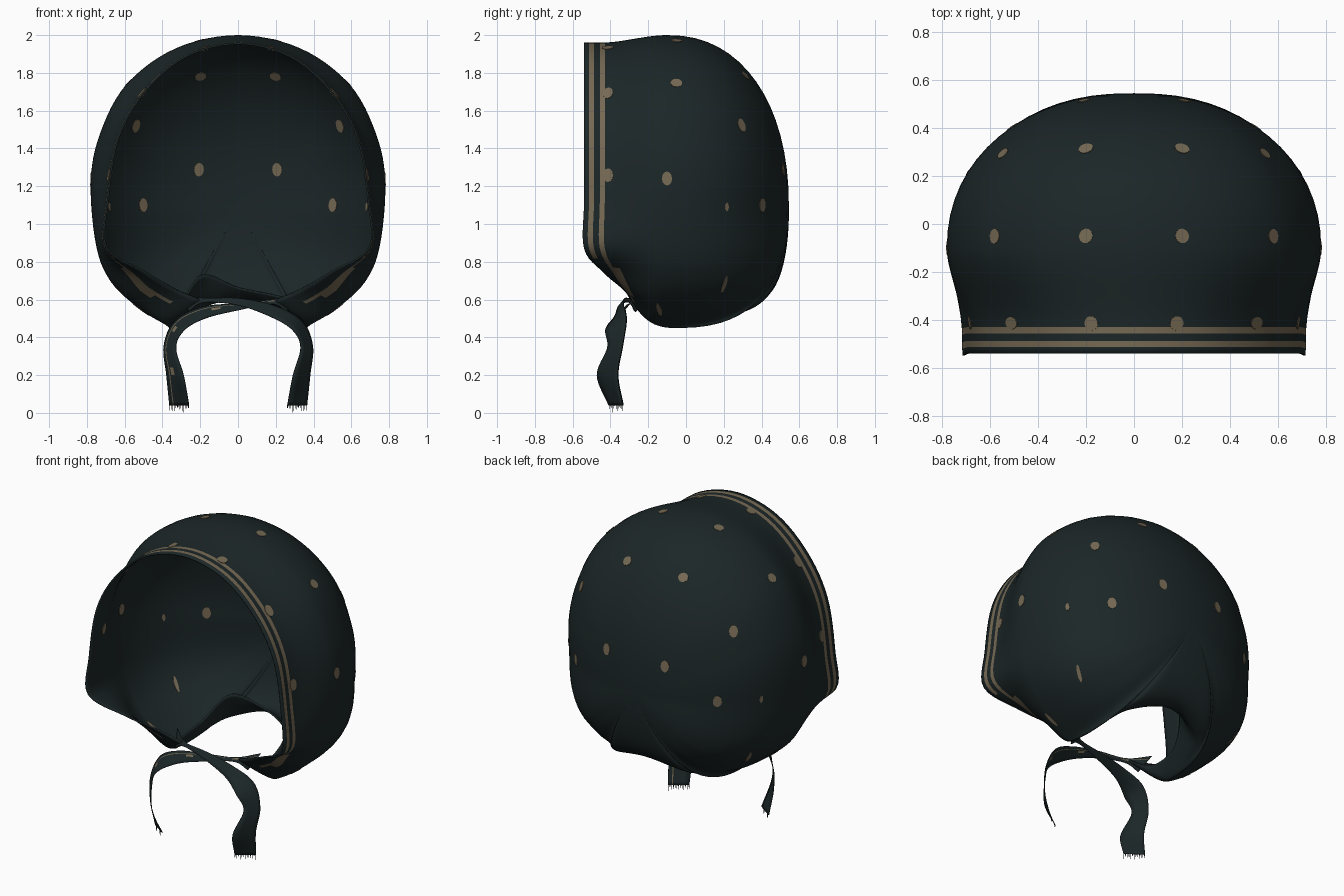
import bpy, bmesh, math
from mathutils import Vector
from mathutils.bvhtree import BVHTree

cube = bpy.data.objects.get("Cube")
if cube:
    bpy.data.objects.remove(cube, do_unlink=True)


def material(name, rgb):
    m = bpy.data.materials.new(name)
    m.use_nodes = True
    m.diffuse_color = (*rgb, 1)
    bsdf = m.node_tree.nodes["Principled BSDF"]
    bsdf.inputs["Base Color"].default_value = (*rgb, 1)
    bsdf.inputs["Roughness"].default_value = 0.8
    return m


CLOTH = material("dark teal cloth", (0.0115, 0.0195, 0.0205))
TAN = material("tan print", (0.18, 0.142, 0.088))


def finish(name, bm, mats, thickness=0, smooth=True):
    me = bpy.data.meshes.new(name)
    bm.to_mesh(me)
    ob = bpy.data.objects.new(name, me)
    bpy.context.collection.objects.link(ob)
    for m in mats:
        me.materials.append(m)
    if thickness:
        # The stripes show on the outside only
        mod = ob.modifiers.new("cloth thickness", "SOLIDIFY")
        mod.thickness = thickness
        mod.offset = -1
        mod.material_offset = -1
        mod.material_offset_rim = -1
    if smooth:
        bpy.ops.object.select_all(action="DESELECT")
        ob.select_set(True)
        bpy.context.view_layer.objects.active = ob
        bpy.ops.object.shade_smooth_by_angle(angle=math.radians(50))
    return ob


def spline(pts, i, t):
    """Catmull-Rom point between pts[i] and pts[i + 1]; pts must be padded."""
    a, b, c, d = pts[i - 1], pts[i], pts[i + 1], pts[i + 2]
    return 0.5 * (2 * b + (c - a) * t + (2 * a - 5 * b + 4 * c - d) * t * t
                  + (3 * b - a - 3 * c + d) * t ** 3)


def mirrored_loop(half):
    pts = [Vector(p) for p in half]
    return pts + [Vector((-p.x, p.y, p.z)) for p in pts[-2:0:-1]]


# Edge of the cloth: face opening, tie corner, then neck opening
EDGE = mirrored_loop([
    (0, -.54, 1.96), (.28, -.54, 1.89), (.50, -.54, 1.70), (.64, -.54, 1.45),
    (.695, -.54, 1.12), (.70, -.54, .87), (.50, -.44, .745), (.33, -.33, .65),
    (.20, -.28, .59), (.29, -.16, .55), (.28, .04, .59), (.19, .19, .62), (0, .26, .66)])
# The turned-in neck hem stands higher on the left
EDGE[13] = Vector((-.18, .19, .73))
# Widest loop of the bonnet, matching the edge point by point
GIRTH = mirrored_loop([
    (0, -.1, 2.0), (.33, -.1, 1.93), (.59, -.1, 1.74), (.73, -.1, 1.48),
    (.78, -.1, 1.22), (.75, -.1, .88), (.67, -.12, .69), (.52, -.14, .55),
    (.39, -.15, .47), (.355, -.03, .45), (.315, .13, .495), (.24, .28, .54), (0, .375, .6)])
POLE = Vector((0, .545, 1.08))
LAST = 12
SUB, BACK = 6, 16
FRONT = [0, .06, .12, .19, .25, .35, .45, .55, .65, .75, .85, .93, 1]
# Printed stripes: row of faces, and where round the edge each starts and ends
STRIPES = {1: (0, 5.4), 3: (0, 7.4), 4: (5.6, 6.9)}

bm = bmesh.new()
columns, steps = [], []
n = len(EDGE)
for col in range(n * SUB):
    i, t = divmod(col, SUB)
    t /= SUB
    wrap = lambda pts: [pts[(i + k) % n] for k in (-1, 0, 1, 2)]
    e, g = spline(wrap(EDGE), 1, t), spline(wrap(GIRTH), 1, t)
    k = i + t if i + t <= LAST else n - i - t
    steps.append(k)
    low = min(max((k - 4.5) / 2, 0), 1)
    # Fuller curve at the crown and cheeks, rounder at the nape
    power = 2.12 + .1 * max(0, 1 - k / 3) + .45 * low - .15 * min(max(k - 7.5, 0), 2.5)
    line = []
    for u in FRONT:
        s = max(0, (u - .2) / .8)
        w = (1 - low) * s * s * (3 - 2 * s) + low * (1 - (1 - u) ** 2)
        p = e.lerp(g, w)
        p.y = e.y + (g.y - e.y) * u
        line.append(bm.verts.new(p))
    for r in range(1, BACK):
        a = r / BACK * math.pi / 2
        radial, depth = math.cos(a) ** (2 / power), math.sin(a) ** (2 / power)
        p = POLE.lerp(g, radial)
        p.y = g.y + (POLE.y - g.y) * depth
        line.append(bm.verts.new(p))
    columns.append(line)
pole = bm.verts.new(POLE)
for c, line in enumerate(columns):
    nxt = columns[(c + 1) % len(columns)]
    mid = (steps[c] + steps[(c + 1) % len(steps)]) / 2
    for r in range(len(line) - 1):
        f = bm.faces.new((line[r], line[r + 1], nxt[r + 1], nxt[r]))
        start, end = STRIPES.get(r, (0, 0))
        f.material_index = int(start < mid < end)
    bm.faces.new((line[-1], pole, nxt[-1]))
bmesh.ops.recalc_face_normals(bm, faces=bm.faces)
bm.normal_update()
if pole.normal.y < 0:
    bmesh.ops.reverse_faces(bm, faces=bm.faces)
bm.normal_update()
tree = BVHTree.FromBMesh(bm)
finish("bonnet_shell", bm, (CLOTH, TAN), thickness=.01)
bm.free()

# Printed dots, showing on both sides of the cloth, by half width and height
ROUND, TALL, SMALL, STREAK = (.031, .029), (.027, .037), (.012, .024), (.012, .055)
DOTS = [
    (.2, -.05, 1.97, ROUND), (.595, -.05, 1.76, ROUND), (.77, -.1, 1.24, TALL),
    (.215, .36, 1.83, ROUND), (.58, .33, 1.54, TALL), (.21, .52, 1.29, TALL),
    (.49, .38, 1.10, TALL), (.7, .22, 1.09, SMALL), (.5, -.14, .57, STREAK),
    (.57, .19, .70, STREAK), (.18, -.415, 1.94, ROUND), (.52, -.415, 1.7, TALL),
    (.7, -.415, 1.26, TALL)]
bm = bmesh.new()
for x, y, z, (wide, high) in DOTS:
    for side in (-1, 1):
        centre, normal, _, _ = tree.find_nearest(Vector((side * x, y, z)))
        across = Vector((0, -.05, 1)).cross(normal).normalized()
        along = normal.cross(across)
        outer, inner = [], []
        for k in range(12):
            a = k * math.tau / 12
            q = centre + across * math.cos(a) * wide + along * math.sin(a) * high
            loc, nor, _, _ = tree.find_nearest(q)
            outer.append(bm.verts.new(loc + nor * .003))
            inner.append(bm.verts.new(loc - nor * .013))
        bm.faces.new(outer)
        bm.faces.new(inner[::-1])
        for k in range(12):
            j = (k + 1) % 12
            bm.faces.new((outer[k], inner[k], inner[j], outer[j]))
finish("printed_dots", bm, (TAN,), smooth=False)
bm.free()

# Ribbons crossing under the chin: centre line and half-width direction
PATH = [Vector(p) for p in (
    (.28, -.23, .58), (.18, -.29, .592), (0, -.325, .575), (-.18, -.35, .535),
    (-.31, -.37, .465), (-.362, -.375, .35), (-.335, -.415, .2), (-.312, -.37, .04))]
HALF = [Vector(p) for p in (
    (.02, .04, .045), (0, .008, .012), (0, .015, .018), (-.008, .025, .03),
    (-.025, .055, .025), (-.032, .04, .005), (-.045, .055, 0), (-.052, .037, 0))]
ACROSS = [-1, -.4, 0, .4, .54, .64, 1]


def padded(pts):
    return [2 * pts[0] - pts[1]] + pts + [2 * pts[-1] - pts[-2]]


def ribbon(name, side, shift):
    bm = bmesh.new()
    path, half = padded(PATH), padded(HALF)
    rows = []
    for seg in range(len(PATH) - 1):
        for s in range(8 + (seg == len(PATH) - 2)):
            c, h = spline(path, seg + 1, s / 8), spline(half, seg + 1, s / 8)
            cross = math.exp(-((c.x / .15) ** 2))
            c = c + Vector((0, shift * cross, -shift * cross))
            row = []
            for w in ACROSS:
                p = c + h * w
                row.append(bm.verts.new((p.x * side, p.y, p.z)))
            rows.append(row)
    for a, b in zip(rows, rows[1:]):
        for k in range(len(ACROSS) - 1):
            f = bm.faces.new((a[k], a[k + 1], b[k + 1], b[k]))
            f.material_index = int(k == 4)
    # Small printed spots along the ribbon
    for r in range(7, len(rows) - 3, 13):
        for a, b in zip(rows[r:r + 2], rows[r + 1:r + 3]):
            bm.faces.get((a[2], a[3], b[3], b[2])).material_index = 1
    finish(name, bm, (CLOTH, TAN), thickness=.004)
    bm.free()
    # Frayed threads at the end
    bm = bmesh.new()
    for k in range(13):
        p = PATH[-1] + HALF[-1] * (k / 6 - 1) * .96
        drop = .04 - .008 * (k % 3)
        d = HALF[-1] * .04
        tri = [p - d, p + d, p - Vector((0, 0, drop))]
        bm.faces.new([bm.verts.new((q.x * side, q.y, q.z)) for q in tri])
    finish(name + "_fringe", bm, (CLOTH,), smooth=False)
    bm.free()


# Each ribbon starts at one tie corner and hangs on the other side
ribbon("right_ribbon", 1, .012)
ribbon("left_ribbon", -1, -.012)
